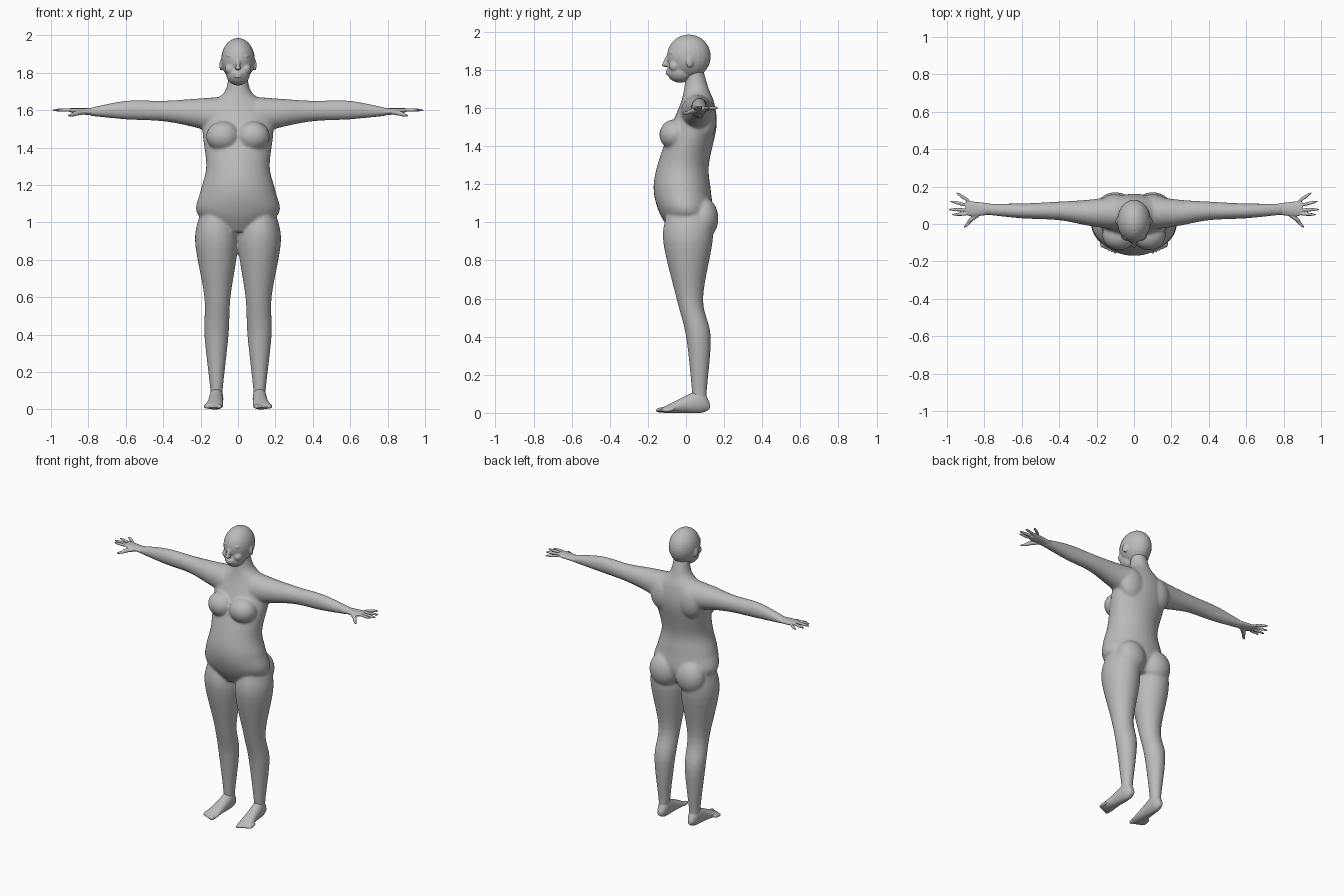
import bpy, bmesh
from math import cos, sin, pi
from mathutils import Vector, Matrix

if "Cube" in bpy.data.objects:
    bpy.data.objects.remove(bpy.data.objects["Cube"])

grey = bpy.data.materials.new("plain grey")
grey.use_nodes = True
grey.diffuse_color = (.5, .5, .5, 1)
grey.node_tree.nodes["Principled BSDF"].inputs["Base Color"].default_value = grey.diffuse_color


def spread(sections, steps=6):
    """Smoothly resample cross-sections along their length."""
    points = [Vector(section) for section in sections]
    points = [points[0]] + points + [points[-1]]
    result = []
    for before, start, end, after in zip(points, points[1:], points[2:], points[3:]):
        leave, arrive = (end - before) / 2, (after - start) / 2
        for i in range(steps):
            t = i / steps
            ease = t * t * (3 - 2 * t)
            result.append(start.lerp(end, ease) + leave * t * (1 - t) ** 2 - arrive * t * t * (1 - t))
    return result + [points[-1]]


def loft(bm, axis, sections, sides=32):
    """Closed skin over sections of (position, min a, max a, min b, max b)."""
    rings = []
    for place, a_min, a_max, b_min, b_max in spread(sections):
        ring = []
        for k in range(sides):
            angle = 2 * pi * k / sides
            a = (a_min + a_max + (a_max - a_min) * cos(angle)) / 2
            b = (b_min + b_max + (b_max - b_min) * sin(angle)) / 2
            spot = {"x": (place, a, b), "y": (a, place, b), "z": (a, b, place)}[axis]
            ring.append(bm.verts.new(spot))
        rings.append(ring)
    for ring, following in zip(rings, rings[1:]):
        for k in range(sides):
            j = (k + 1) % sides
            bm.faces.new((ring[k], ring[j], following[j], following[k]))
    bm.faces.new(rings[0])
    bm.faces.new(rings[-1])


def blob(bm, centre, radii, turn=Matrix()):
    """Ellipsoid, optionally turned."""
    placing = Matrix.Translation(centre) @ turn @ Matrix.Diagonal((*radii, 1))
    bmesh.ops.create_uvsphere(bm, u_segments=24, v_segments=16, radius=1, matrix=placing)


def digit(bm, base, tip, radius):
    """Slender rounded form from base to tip."""
    base, tip = Vector(base), Vector(tip)
    way = tip - base
    turn = way.to_track_quat("Z", "Y").to_matrix().to_4x4()
    blob(bm, (base + tip) / 2, (radius, radius, way.length / 2), turn)


def mirror(bm):
    """Repeat everything so far on the other side."""
    copy = bmesh.ops.duplicate(bm, geom=bm.verts[:] + bm.edges[:] + bm.faces[:])["geom"]
    copied_verts = [item for item in copy if isinstance(item, bmesh.types.BMVert)]
    bmesh.ops.scale(bm, vec=(-1, 1, 1), verts=copied_verts)


def finish(bm, name, voxel, rounds):
    """Fuse the overlapping forms into one soft skin."""
    bmesh.ops.recalc_face_normals(bm, faces=bm.faces)
    mesh = bpy.data.meshes.new(name)
    bm.to_mesh(mesh)
    bm.free()
    mesh.materials.append(grey)
    part = bpy.data.objects.new(name, mesh)
    bpy.context.collection.objects.link(part)
    fuse = part.modifiers.new("fuse", "REMESH")
    fuse.mode = "VOXEL"
    fuse.voxel_size = voxel
    fuse.use_smooth_shade = True
    soften = part.modifiers.new("soften", "SMOOTH")
    soften.factor = .5
    soften.iterations = rounds


# Body: leg, arm, chest, seat and shoulder blade, mirrored
bm = bmesh.new()
loft(bm, "z", [(1.05, .05, .2, -.1, .14), (.9, 0, .23, -.12, .14), (.6, .04, .18, -.05, .09),
               (.4, .05, .18, 0, .13), (.12, .08, .15, .03, .11), (.06, .08, .15, .03, .11)])
loft(bm, "x", [(.1, -.03, .15, 1.47, 1.67), (.24, -.01, .13, 1.51, 1.66), (.4, .02, .12, 1.54, 1.65),
               (.6, .03, .11, 1.55, 1.65), (.8, .05, .11, 1.57, 1.61)])
blob(bm, (.08, -.06, 1.46), (.09, .08, .08))
blob(bm, (.1, .09, 1.02), (.1, .08, .11))
blob(bm, (.1, .1, 1.54), (.09, .06, .11))
mirror(bm)

# Trunk and neck, from half width, front and back at each height
trunk = [(.95, .1, -.08, .1), (1.05, .22, -.14, .14), (1.17, .2, -.17, .13), (1.3, .17, -.15, .12),
         (1.5, .19, -.08, .16), (1.62, .16, -.03, .15), (1.7, .07, -.01, .12), (1.8, .05, 0, .09)]
loft(bm, "z", [(height, -half, half, front, back) for height, half, front, back in trunk])
finish(bm, "body", .008, 8)

# Head: brow, eyelid, cheek and ear mirrored, then skull, jaw, nose and lips
bm = bmesh.new()
blob(bm, (.03, -.07, 1.89), (.03, .02, .01))
blob(bm, (.03, -.07, 1.86), (.02, .02, .01))
blob(bm, (.04, -.06, 1.82), (.03, .03, .03))
blob(bm, (.09, .02, 1.84), (.008, .02, .03), Matrix.Rotation(.3, 4, "Z"))
mirror(bm)
blob(bm, (0, .015, 1.87), (.09, .115, .115))
blob(bm, (0, -.03, 1.79), (.063, .07, .058))
digit(bm, (0, -.08, 1.89), (0, -.12, 1.82), .012)
blob(bm, (0, -.11, 1.825), (.016, .018, .01))
for height in (1.78, 1.793):
    blob(bm, (0, -.095, height), (.024, .012, .007))
finish(bm, "head", .005, 3)

for side, flip in (("left", 1), ("right", -1)):
    # Hand: wrist and palm, four fanned fingers, thumb
    bm = bmesh.new()
    loft(bm, "x", [(.77, .05, .11, 1.57, 1.61), (.86, .04, .12, 1.58, 1.61), (.9, .05, .12, 1.59, 1.61)])
    for i in range(4):
        angle = .07 * i * i - .05
        length = .13 - .02 * abs(i - 1.3)
        base = Vector((.87, .055 + .02 * i, 1.6))
        digit(bm, base, base + length * Vector((cos(angle), sin(angle), 0)), .009)
    digit(bm, (.81, .07, 1.59), (.89, .01, 1.58), .013)
    digit(bm, (.85, .04, 1.58), (.91, -.02, 1.57), .009)
    bmesh.ops.scale(bm, vec=(flip, 1, 1), verts=bm.verts)
    finish(bm, side + "_hand", .0035, 3)

    # Foot: heel to ball, then five toes
    bm = bmesh.new()
    loft(bm, "y", [(.125, .1, .13, .02, .05), (.08, .08, .15, 0, .12), (-.02, .08, .16, 0, .08),
                   (-.12, .08, .18, 0, .03)])
    for i in range(5):
        across = .1 + .018 * i
        reach = .008 * i - .16
        digit(bm, (across, reach + .07, .02), (across, reach, .012), .014 if i == 0 else .011)
    bmesh.ops.scale(bm, vec=(flip, 1, 1), verts=bm.verts)
    finish(bm, side + "_foot", .0045, 3)
